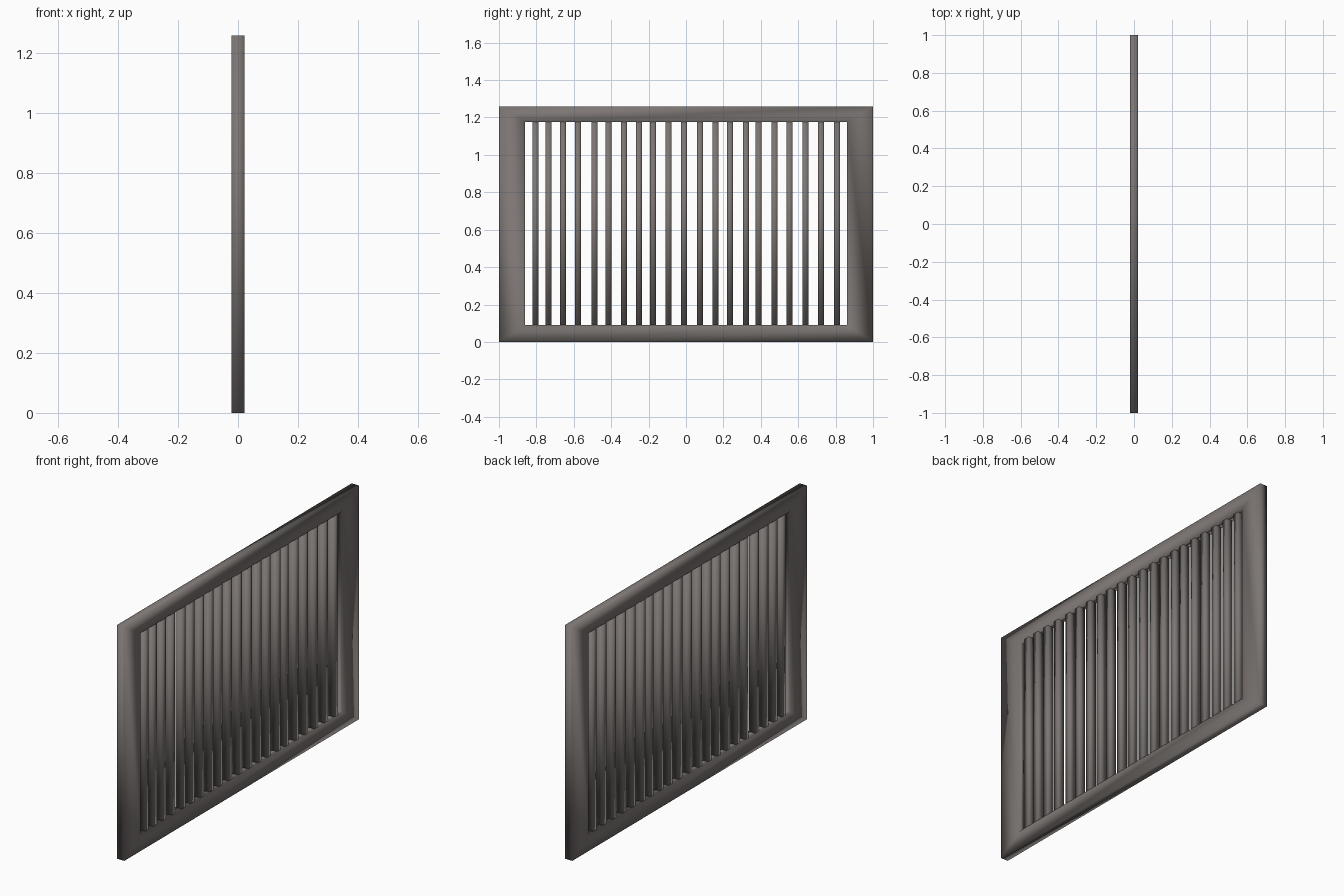
import bpy, bmesh

if "Cube" in bpy.data.objects:
    bpy.data.objects.remove(bpy.data.objects["Cube"])

metal = bpy.data.materials.new("warm grey metal")
metal.diffuse_color = (0.20, 0.18, 0.17, 1)
metal.use_nodes = True
metal.node_tree.nodes["Principled BSDF"].inputs["Base Color"].default_value = metal.diffuse_color


def finish(name, bm):
    bmesh.ops.recalc_face_normals(bm, faces=bm.faces)
    for f in bm.faces:
        f.smooth = True
    me = bpy.data.meshes.new(name)
    bm.to_mesh(me)
    bm.free()
    me.materials.append(metal)
    ob = bpy.data.objects.new(name, me)
    bpy.context.collection.objects.link(ob)
    return ob


# Frame: rectangular ring with an opening, smooth shaded without bevels
D = 0.022
outer = [(-1, 0), (1, 0), (1, 1.26), (-1, 1.26)]
inner = [(-0.86, 0.09), (0.86, 0.09), (0.86, 1.175), (-0.86, 1.175)]
bm = bmesh.new()
loops = [[bm.verts.new((x, y, z)) for y, z in ring]
         for x, ring in ((D, outer), (D, inner), (-D, inner), (-D, outer))]
for a in range(4):
    la, lb = loops[a], loops[(a + 1) % 4]
    for i in range(4):
        j = (i + 1) % 4
        bm.faces.new((la[i], la[j], lb[j], lb[i]))
finish("grille_frame", bm)

# Vertical bars, slightly unevenly spaced
positions = [-0.805, -0.735, -0.658, -0.578, -0.49, -0.415, -0.332, -0.252,
             -0.176, -0.094, -0.01, 0.075, 0.158, 0.235, 0.32, 0.388,
             0.473, 0.553, 0.638, 0.722, 0.807]
W, H = 0.016, 0.019
for n, y in enumerate(positions):
    bm = bmesh.new()
    bmesh.ops.create_cube(bm, size=1)
    for v in bm.verts:
        v.co = (v.co.x * 2 * H, y + v.co.y * 2 * W, 0.6325 + v.co.z * 1.087)
    finish(f"grille_bar_{n + 1:02d}", bm)
